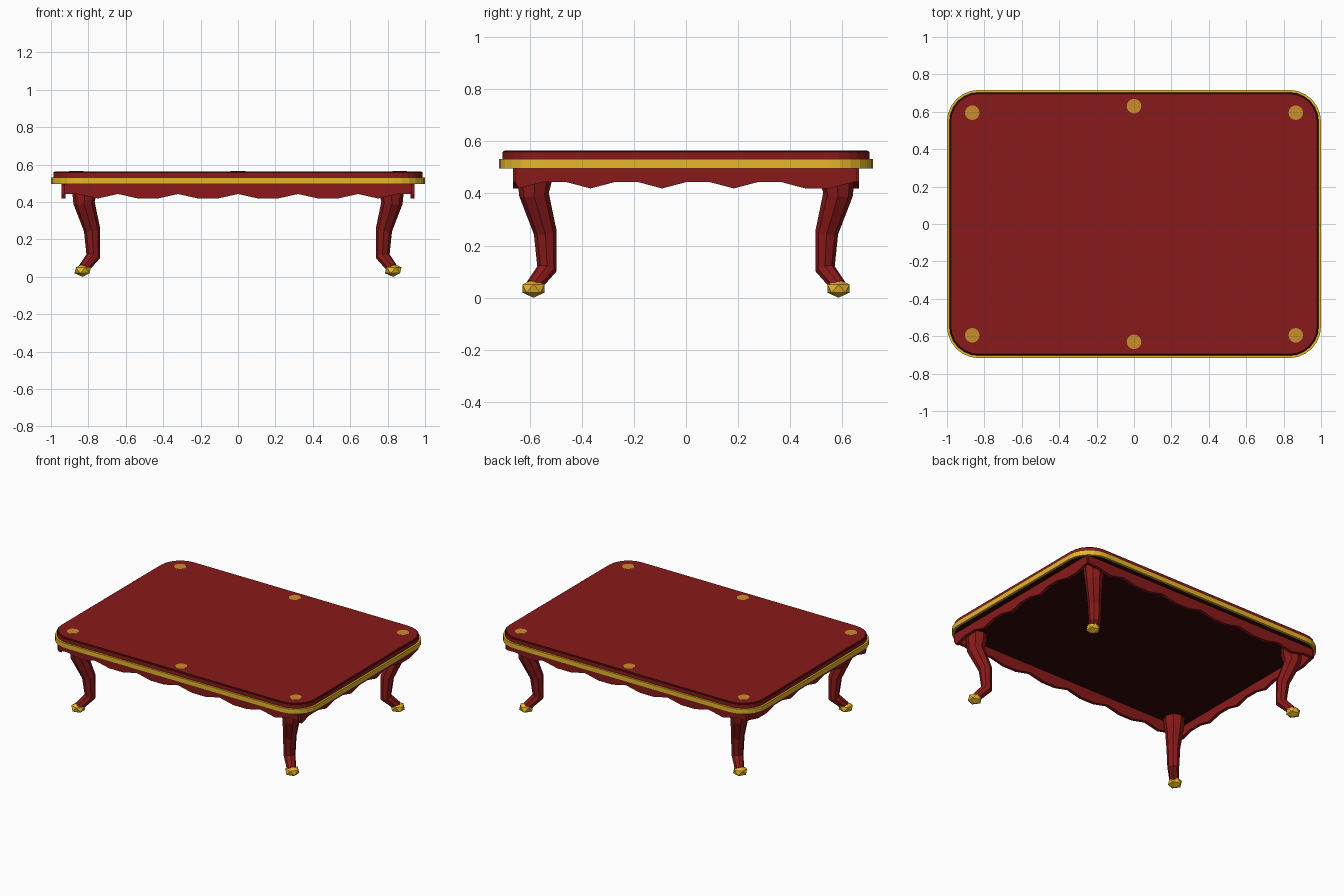
import bpy, bmesh, math
from mathutils import Vector

if "Cube" in bpy.data.objects:
    bpy.data.objects.remove(bpy.data.objects["Cube"])


def material(name, rgb):
    m = bpy.data.materials.new(name)
    m.diffuse_color = (*rgb, 1)
    m.use_nodes = True
    m.node_tree.nodes["Principled BSDF"].inputs["Base Color"].default_value = m.diffuse_color
    return m


RED = material("dark red lacquer", (0.25, 0.010, 0.010))
DARK = material("very dark red", (0.035, 0.002, 0.002))
GOLD = material("gold", (0.80, 0.47, 0.025))
BRONZE = material("bronze", (0.60, 0.27, 0.025))


def finish(bm, name, *mats):
    bmesh.ops.recalc_face_normals(bm, faces=bm.faces)
    me = bpy.data.meshes.new(name)
    bm.to_mesh(me)
    bm.free()
    for m in mats:
        me.materials.append(m)
    ob = bpy.data.objects.new(name, me)
    bpy.context.collection.objects.link(ob)
    return ob


def rounded_rect(hx, hy, r, n=6):
    pts = []
    for q, (sx, sy) in enumerate([(1, 1), (-1, 1), (-1, -1), (1, -1)]):
        for i in range(n + 1):
            a = math.pi / 2 * (q + i / n)
            pts.append((sx * (hx - r) + r * math.cos(a), sy * (hy - r) + r * math.sin(a)))
    return pts


def skin(bm, rings, caps=True, closed=False):
    """Bridge a list of point rings into a surface."""
    vs = [[bm.verts.new(p) for p in ring] for ring in rings]
    pairs = list(zip(vs, vs[1:])) + ([(vs[-1], vs[0])] if closed else [])
    for a, b in pairs:
        n = len(a)
        for i in range(n):
            bm.faces.new((a[i], a[(i + 1) % n], b[(i + 1) % n], b[i]))
    if caps and not closed:
        bm.faces.new(vs[0])
        bm.faces.new(vs[-1])


def layer(inset, z):
    return [(x, y, z) for x, y in rounded_rect(1 - inset, 0.717 - inset, 0.17 - inset)]


# Table top: red sides and surface, dark bevelled rim and dark underside
bm = bmesh.new()
skin(bm, [layer(0.013, 0.499), layer(0.013, 0.558), layer(0.021, 0.564)])
top = finish(bm, "table_top", RED, DARK)
for p in top.data.polygons:
    if p.normal.z < -0.5 or 0.2 < p.normal.z < 0.95:
        p.material_index = 1

# Gold band around the edge
bm = bmesh.new()
skin(bm, [layer(0, 0.496), layer(0, 0.531), layer(0.0135, 0.531), layer(0.0135, 0.496)], closed=True)
finish(bm, "edge_band", GOLD)

# Inlaid discs on the top
for x, y in [(sx * 0.865, sy * 0.595) for sx in (-1, 1) for sy in (-1, 1)] + [(0, 0.63), (0, -0.63)]:
    bm = bmesh.new()
    bmesh.ops.create_cone(bm, cap_ends=True, segments=16, radius1=0.039, radius2=0.039, depth=0.002)
    bmesh.ops.translate(bm, vec=(x, y, 0.5637), verts=bm.verts)
    finish(bm, "inlay_disc", BRONZE)


# Apron panels with a scalloped lower edge
def apron(name, half, step, is_low, offset, along_x, t=0.022):
    n = int(half / step)
    us = [-half] + [k * step for k in range(-n, n + 1)] + [half]
    zs = [0.443] + [0.419 if is_low(k) else 0.443 for k in range(-n, n + 1)] + [0.443]
    profile = list(zip(us, zs)) + [(half, 0.501), (-half, 0.501)]
    rings = []
    for d in (offset - t / 2, offset + t / 2):
        rings.append([(u, d, z) if along_x else (d, u, z) for u, z in profile])
    bm = bmesh.new()
    skin(bm, rings)
    finish(bm, name, RED)


for s, name in ((-1, "front_apron"), (1, "back_apron")):
    apron(name, 0.93, 0.107, lambda k: k % 3 != 0 and abs(k) < 8, s * 0.653, True)
for s, name in ((-1, "left_apron"), (1, "right_apron")):
    apron(name, 0.655, 0.0916, lambda k: (k - 2) % 3 == 0 or k == 6, s * 0.932, False)

# Curved legs: octagonal sections along a bent diagonal path (offset, z, radius)
PATH = [(0.0, 0.50, 0.068), (0.0, 0.45, 0.066), (0.003, 0.395, 0.057),
        (-0.040, 0.25, 0.044), (-0.046, 0.11, 0.038), (0.005, 0.045, 0.03)]


def leg_rings(sx, sy):
    pts = [Vector((sx * (0.82 + o), sy * (0.58 + o), z)) for o, z, r in PATH]
    side = Vector((-sy, sx, 0)).normalized()
    rings = []
    for i, p in enumerate(pts):
        a = (p - pts[max(i - 1, 0)]).normalized()
        b = (pts[min(i + 1, len(pts) - 1)] - p).normalized()
        out = side.cross((a + b).normalized())
        rings.append([p + PATH[i][2] * (math.cos(t) * side + math.sin(t) * out)
                      for t in (math.pi / 4 * k for k in range(8))])
    return rings


for sx, lr in ((-1, "left"), (1, "right")):
    for sy, fb in ((-1, "front"), (1, "back")):
        bm = bmesh.new()
        skin(bm, leg_rings(sx, sy))
        finish(bm, f"{fb}_{lr}_leg", RED)
        # Faceted gold foot
        bm = bmesh.new()
        bmesh.ops.create_icosphere(bm, subdivisions=1, radius=1)
        bmesh.ops.scale(bm, vec=(0.05, 0.05, 0.035), verts=bm.verts)
        bmesh.ops.translate(bm, vec=(sx * 0.83, sy * 0.585, 0.035), verts=bm.verts)
        finish(bm, f"{fb}_{lr}_foot", GOLD)
